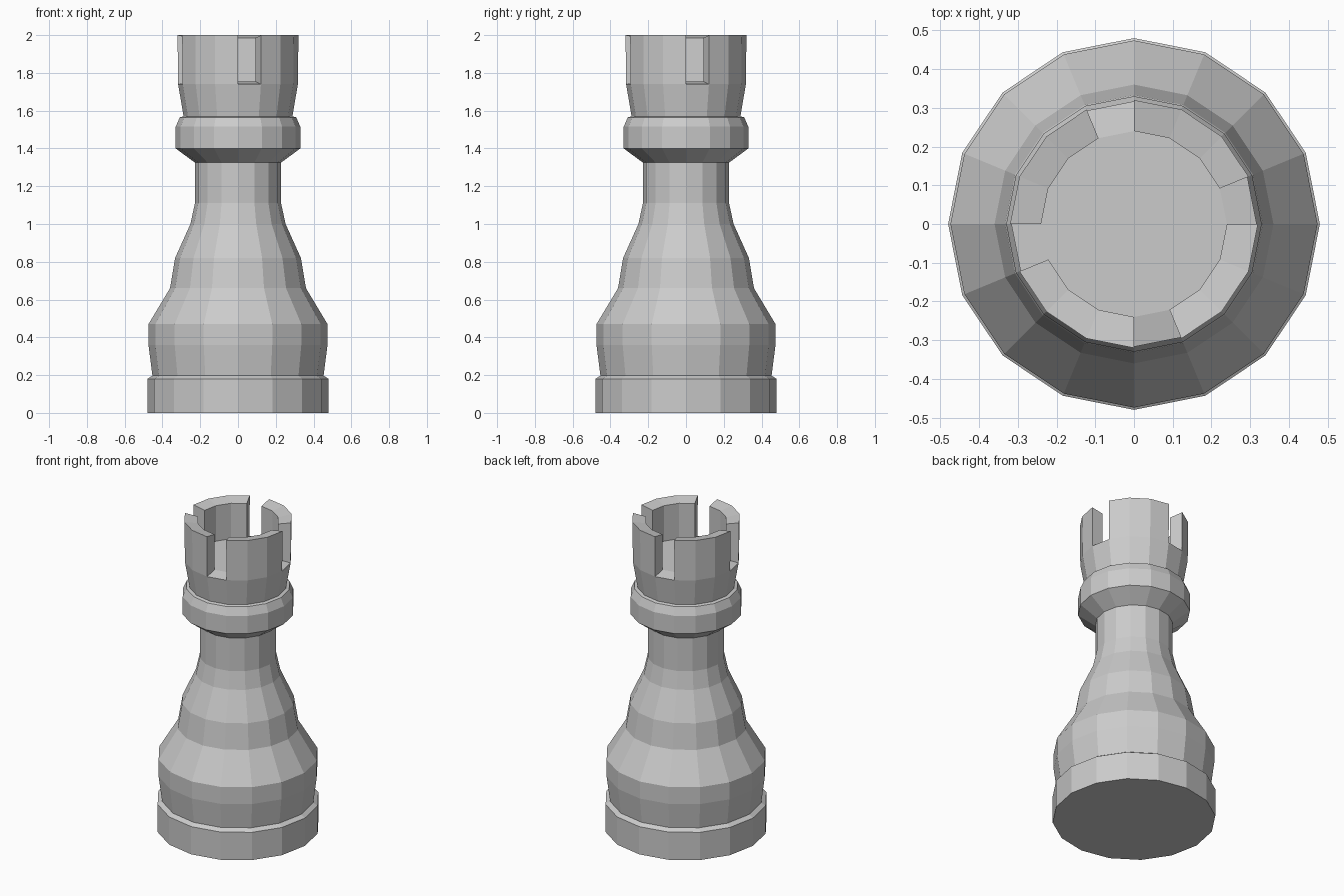
import bpy, bmesh
from math import cos, sin, tau

if "Cube" in bpy.data.objects:
    bpy.data.objects.remove(bpy.data.objects["Cube"])

SIDES = 16
# outer silhouette as (radius, height)
PROFILE = [(0.48, 0), (0.48, 0.18), (0.453, 0.197), (0.474, 0.36), (0.474, 0.47),
           (0.36, 0.66), (0.333, 0.82), (0.252, 1.0), (0.228, 1.11), (0.228, 1.325),
           (0.33, 1.4), (0.33, 1.515), (0.308, 1.565), (0.288, 1.57), (0.317, 1.74)]
# battlement section: outer/inner at notch floor, inner/outer at top
FLOOR_OUT, FLOOR_IN = PROFILE[-1], (0.24, 1.755)
TOP_IN, TOP_OUT = (0.24, 1.985), (0.32, 2.0)

bm = bmesh.new()


def point(p, i):
    a = tau * i / SIDES
    return bm.verts.new((p[0] * cos(a), p[0] * sin(a), p[1]))


def strip(profile, i):
    for p, q in zip(profile, profile[1:]):
        bm.faces.new([point(p, i), point(p, i + 1), point(q, i + 1), point(q, i)])


for i in range(SIDES):
    strip(PROFILE, i)
    if i % 4 == 0:
        # notch floor and its two side walls
        strip([FLOOR_OUT, FLOOR_IN], i)
        for k in (i, i + 1):
            bm.faces.new([point(p, k) for p in (FLOOR_OUT, FLOOR_IN, TOP_IN, TOP_OUT)])
    else:
        # raised wall
        strip([FLOOR_OUT, TOP_OUT, TOP_IN, FLOOR_IN], i)

# underside and inner floor
for p in (PROFILE[0], FLOOR_IN):
    bm.faces.new([point(p, i) for i in range(SIDES)])

bmesh.ops.remove_doubles(bm, verts=bm.verts, dist=0.0005)
bmesh.ops.recalc_face_normals(bm, faces=bm.faces)

mesh = bpy.data.meshes.new("rook_body")
bm.to_mesh(mesh)
bm.free()
bpy.context.collection.objects.link(bpy.data.objects.new("rook_body", mesh))
